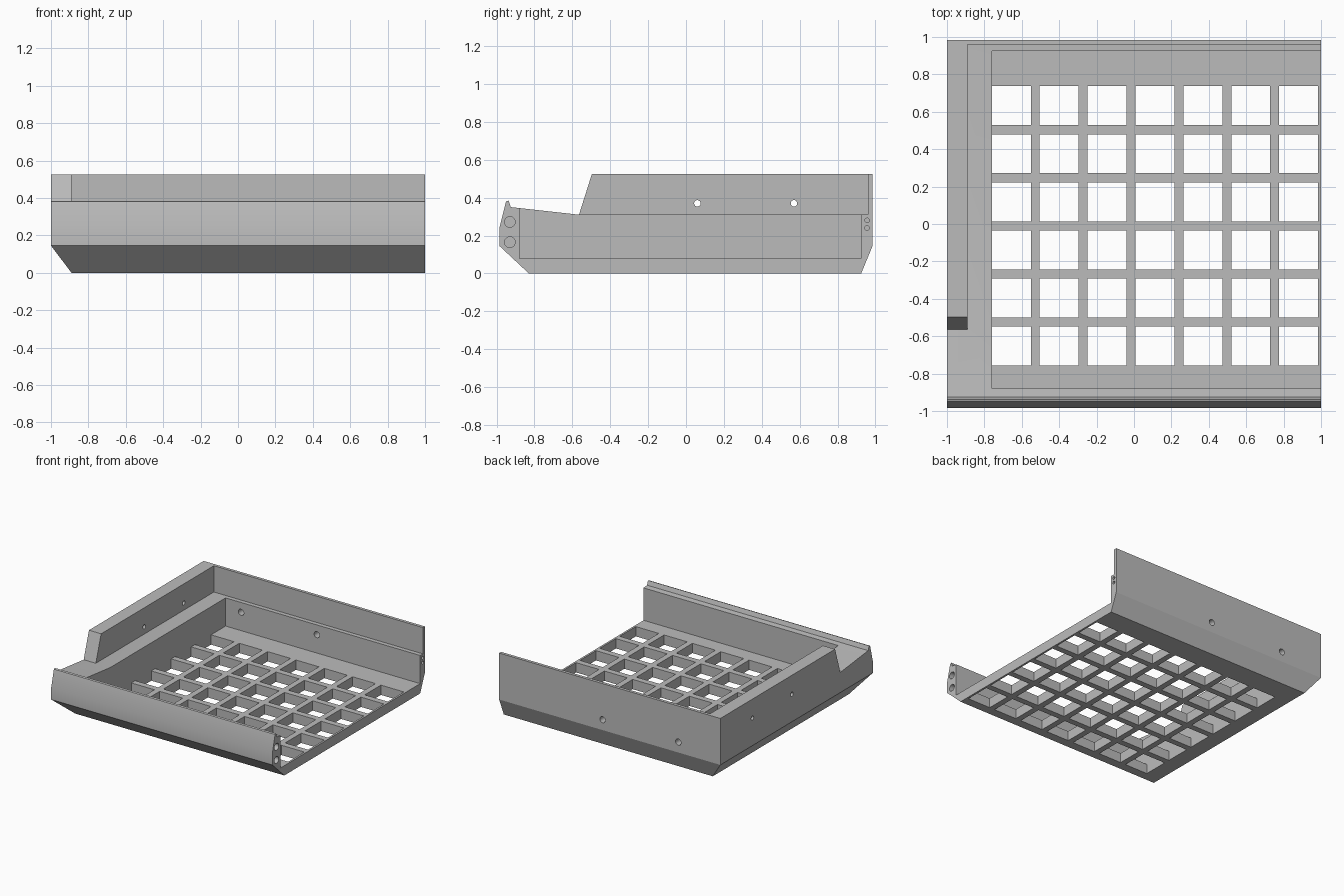
import bpy, bmesh
from math import sin, cos, tau, radians

cube = bpy.data.objects.get("Cube")
if cube:
    bpy.data.objects.remove(cube, do_unlink=True)

grey = bpy.data.materials.new("matte grey")
grey.use_nodes = True
grey.diffuse_color = (0.5, 0.5, 0.5, 1)
grey.node_tree.nodes["Principled BSDF"].inputs["Base Color"].default_value = (0.5, 0.5, 0.5, 1)

PLACE = {
    "x": lambda a, b, t: (t, a, b),
    "y": lambda a, b, t: (a, t, b),
    "z": lambda a, b, t: (a, b, t),
}


def prism(bm, outline, axis, start, end):
    """Extrude a closed outline along an axis."""
    rings = [[bm.verts.new(PLACE[axis](a, b, t)) for a, b in outline] for t in (start, end)]
    bm.faces.new(rings[0])
    bm.faces.new(rings[1])
    for i in range(len(outline)):
        j = (i + 1) % len(outline)
        bm.faces.new((rings[0][i], rings[0][j], rings[1][j], rings[1][i]))


def rect(a0, b0, a1, b1):
    return [(a0, b0), (a1, b0), (a1, b1), (a0, b1)]


def circle(a, b, r, n=32):
    return [(a + r * cos(tau * i / n), b + r * sin(tau * i / n)) for i in range(n)]


def make(name, prisms):
    bm = bmesh.new()
    for p in prisms:
        prism(bm, *p)
    bmesh.ops.recalc_face_normals(bm, faces=bm.faces)
    mesh = bpy.data.meshes.new(name)
    bm.to_mesh(mesh)
    bm.free()
    mesh.materials.append(grey)
    obj = bpy.data.objects.new(name, mesh)
    bpy.context.collection.objects.link(obj)
    return obj


# Tray body: side outline with front lip, sloping shoulder and raised wall
side = [(-0.83, 0), (-0.985, 0.145), (-0.985, 0.24), (-0.95, 0.38), (-0.937, 0.385),
        (-0.925, 0.35), (-0.565, 0.31), (-0.497, 0.525), (0.985, 0.525),
        (0.985, 0.145), (0.925, 0)]
tray = make("tray", [(side, "x", -1, 1)])

# Grid openings in the floor
pitch_x, pitch_y, size = 0.256, 0.2572, 0.208
openings = []
for col in range(7):
    for row in range(6):
        x, y = -0.76 + col * pitch_x, -0.757 + row * pitch_y
        openings.append((rect(x, y, x + size, y + size), "z", -0.1, 0.2))

# Round holes: through the side wall, through the back wall, and blind in the open ends
holes = [(circle(y, 0.37, 0.017), "x", -1.1, -0.8) for y in (0.06, 0.57)]
holes += [(circle(x, 0.23, 0.025), "y", 0.85, 1.1) for x in (-0.62, 0.065)]
holes += [(circle(-0.93, z, 0.028), "x", 0.85, 1.1) for z in (0.165, 0.272)]
holes += [(circle(0.956, z, 0.012), "x", 0.85, 1.1) for z in (0.24, 0.28)]

cutters = [
    make("underside_chamfer_cutter",
         [([(-0.835, -0.0725), (-1.055, 0.2175), (-1.2, -0.0725)], "y", -1.2, 1.2)]),
    make("upper_recess_cutter", [(rect(-0.565, 0.31, 0.96, 0.7), "x", -0.89, 1.2)]),
    make("lower_recess_cutter", [(rect(-0.88, 0.08, 0.925, 0.7), "x", -0.76, 1.2)]),
    make("floor_grid_cutter", openings),
    make("round_hole_cutter", holes),
]

# Cut the body
bpy.ops.object.select_all(action="DESELECT")
bpy.context.view_layer.objects.active = tray
tray.select_set(True)
for cutter in cutters:
    cutter.hide_render = True
    mod = tray.modifiers.new(cutter.name, "BOOLEAN")
    mod.operation = "DIFFERENCE"
    mod.solver = "EXACT"
    mod.object = cutter
    bpy.ops.object.modifier_apply(modifier=mod.name)
    bpy.data.objects.remove(cutter, do_unlink=True)

bpy.ops.object.shade_smooth_by_angle(angle=radians(20))
